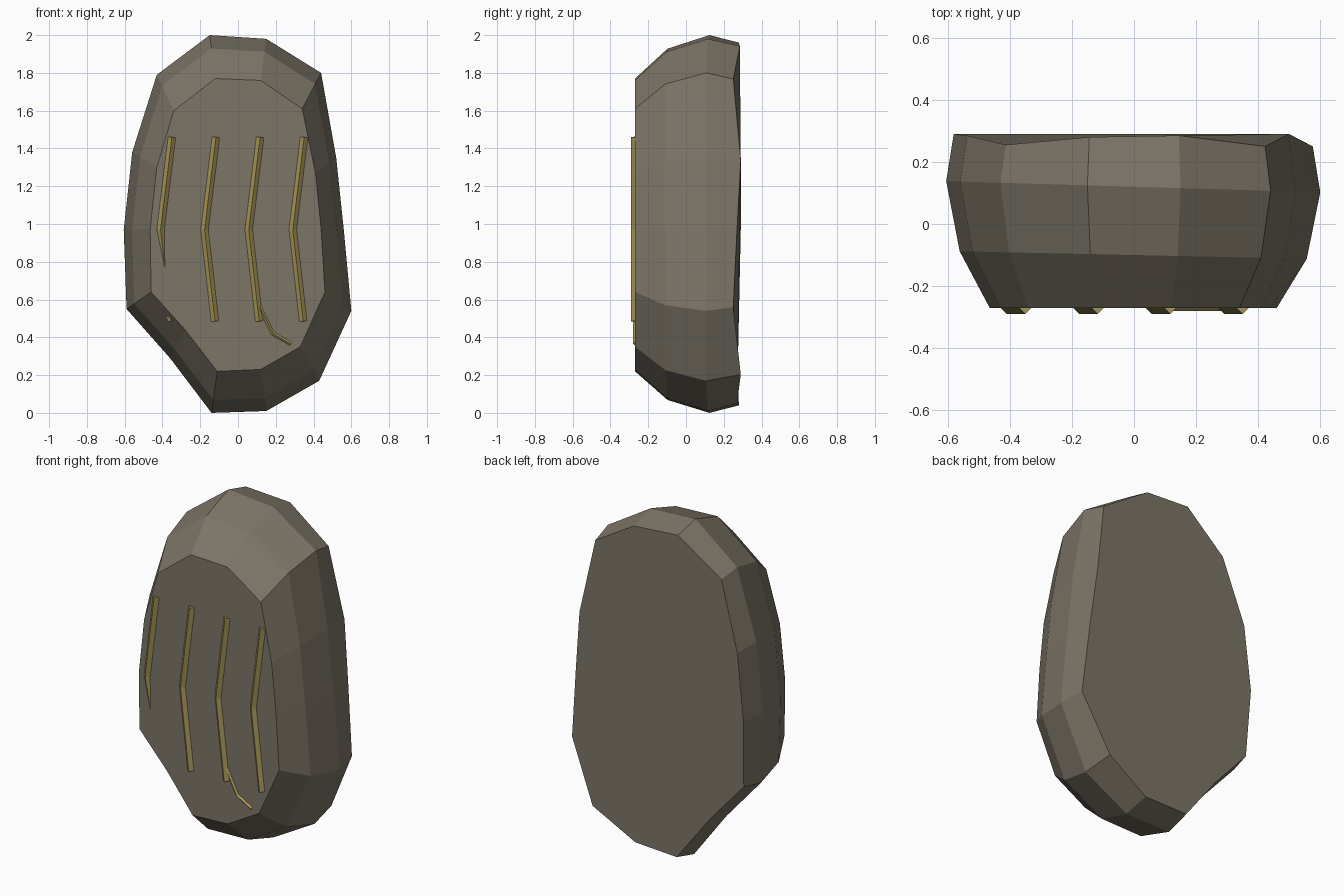
import bpy
import bmesh
from mathutils import Vector

if "Cube" in bpy.data.objects:
    bpy.data.objects.remove(bpy.data.objects["Cube"])


def material(name, rgb):
    m = bpy.data.materials.new(name)
    m.diffuse_color = (*rgb, 1)
    m.use_nodes = True
    m.node_tree.nodes["Principled BSDF"].inputs["Base Color"].default_value = m.diffuse_color
    return m


def add_object(name, bm, mat):
    bmesh.ops.recalc_face_normals(bm, faces=bm.faces)
    mesh = bpy.data.meshes.new(name)
    bm.to_mesh(mesh)
    bm.free()
    mesh.materials.append(mat)
    ob = bpy.data.objects.new(name, mesh)
    bpy.context.collection.objects.link(ob)
    return ob


def loft(bm, rings):
    """Bridge equal-sized rings of points and cap both ends."""
    loops = [[bm.verts.new(p) for p in ring] for ring in rings]
    n = len(loops[0])
    for a, b in zip(loops, loops[1:]):
        for i in range(n):
            j = (i + 1) % n
            bm.faces.new((a[i], a[j], b[j], b[i]))
    bm.faces.new(loops[0])
    bm.faces.new(loops[-1])


stone = material("brown stone", (0.205, 0.178, 0.136))
gold = material("dull gold", (0.40, 0.315, 0.10))

# Stone slab: front outline and widest outline (x, z), clockwise from the top
front = [(-0.12, 1.77), (0.12, 1.76), (0.34, 1.61), (0.41, 1.27), (0.44, 0.97),
         (0.46, 0.64), (0.33, 0.35), (0.12, 0.23), (-0.11, 0.22), (-0.28, 0.44),
         (-0.46, 0.64), (-0.465, 0.97), (-0.43, 1.30), (-0.34, 1.60)]
wide = [(-0.15, 2.0), (0.15, 1.98), (0.44, 1.80), (0.52, 1.35), (0.56, 0.97),
        (0.60, 0.54), (0.43, 0.17), (0.15, 0.01), (-0.14, 0.0), (-0.36, 0.29),
        (-0.59, 0.55), (-0.605, 0.97), (-0.56, 1.38), (-0.43, 1.79)]
back_y = [0.28, 0.285, 0.25, 0.29, 0.27, 0.25, 0.29, 0.27, 0.28, 0.27,
          0.265, 0.29, 0.285, 0.255]
T = 0.69
rings = [
    [(x, -0.27, z) for x, z in front],
    [(a[0] + (b[0] - a[0]) * T, -0.10 - 0.02 * b[0], a[1] + (b[1] - a[1]) * T)
     for a, b in zip(front, wide)],
    [(x, 0.12 - 0.03 * x, z) for x, z in wide],
    [(x * 0.96, y, 1 + (z - 1) * 0.96) for (x, z), y in zip(wide, back_y)],
]
bm = bmesh.new()
loft(bm, rings)
add_object("stone_slab", bm, stone)


# Gold veins: diamond-section bars half sunk into the front face
def vein(name, path, r):
    pts = [Vector(p) for p in path]
    sections = []
    for i, p in enumerate(pts):
        d = pts[min(i + 1, len(pts) - 1)] - pts[max(i - 1, 0)]
        side = Vector((-d.z, 0, d.x)).normalized() * r
        out = Vector((0, -r, 0))
        sections.append([p + side, p + out, p - side, p - out])
    bm = bmesh.new()
    loft(bm, sections)
    add_object(name, bm, gold)


for i, x in enumerate((-0.35, -0.117, 0.117, 0.35)):
    end_y = -0.222 if i == 0 else -0.27     # the first vein dives into the stone
    vein(f"gold_vein_{i + 1}",
         [(x, -0.27, 1.46), (x - 0.06, -0.27, 0.97), (x - 0.005, end_y, 0.485)], 0.02)

vein("gold_crack", [(0.115, -0.27, 0.56), (0.185, -0.27, 0.42), (0.28, -0.27, 0.365)], 0.01)
